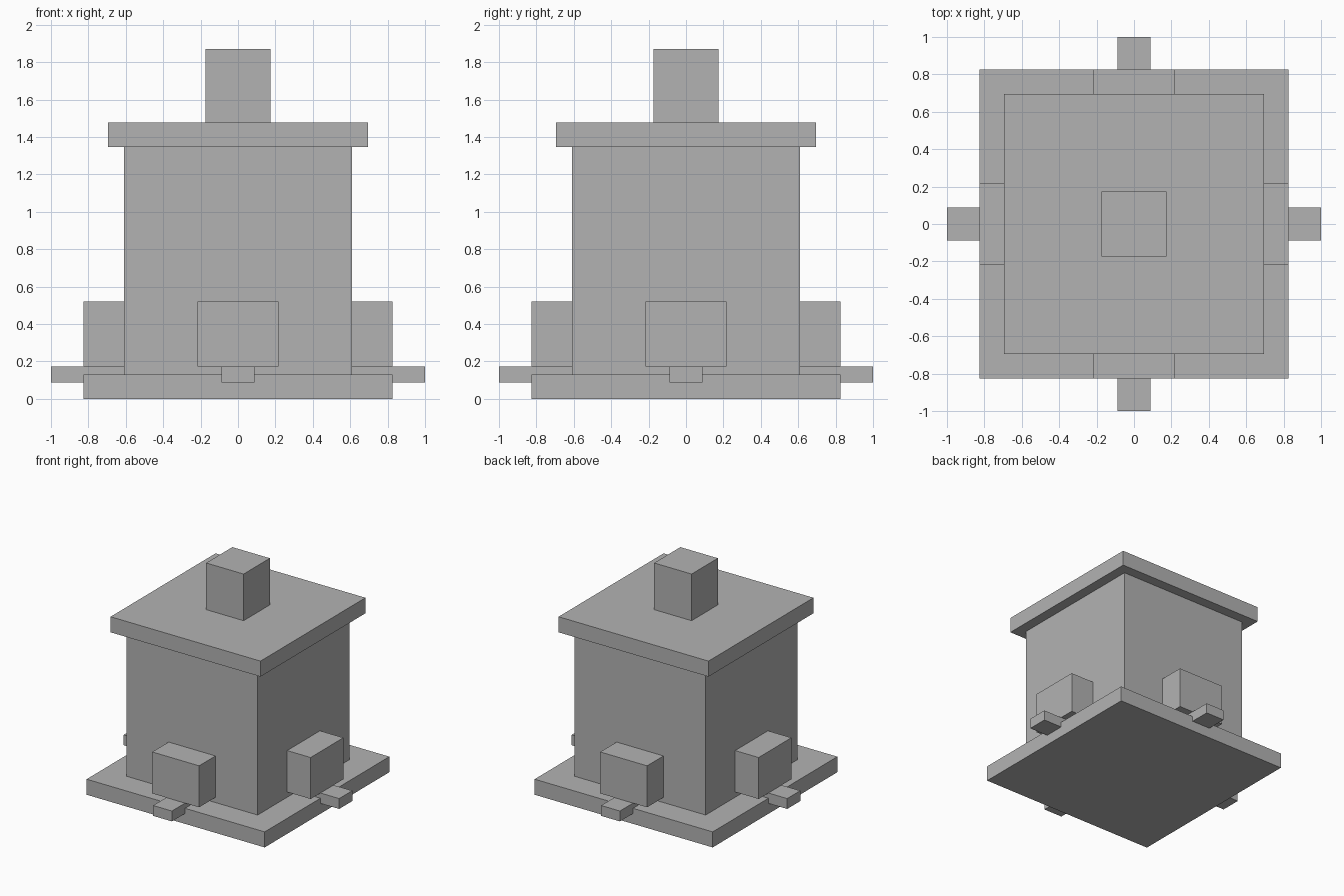
import bpy
import bmesh
from math import pi
from mathutils import Matrix, Vector

cube = bpy.data.objects.get("Cube")
if cube:
    bpy.data.objects.remove(cube, do_unlink=True)

U = 1 / 23  # modelling unit: the trays reach 23 units from the centre

grey = bpy.data.materials.new("plain_grey")
grey.use_nodes = True
colour = (0.45, 0.45, 0.45, 1)
grey.diffuse_color = colour
grey.node_tree.nodes["Principled BSDF"].inputs["Base Color"].default_value = colour


def box(name, low, high, turn=0):
    """Box between two corners given in units, turned about the z axis."""
    low, high = Vector(low) * U, Vector(high) * U
    bm = bmesh.new()
    bmesh.ops.create_cube(bm, size=1)
    bm.transform(Matrix.Rotation(turn, 4, "Z")
                 @ Matrix.Translation((low + high) / 2)
                 @ Matrix.Diagonal((*(high - low), 1)))
    mesh = bpy.data.meshes.new(name)
    bm.to_mesh(mesh)
    bm.free()
    mesh.materials.append(grey)
    obj = bpy.data.objects.new(name, mesh)
    bpy.context.collection.objects.link(obj)
    return obj


def block(name, half, bottom, top):
    """Square block centred on the z axis."""
    return box(name, (-half, -half, bottom), (half, half, top))


# Central stack
block("base_plate", 19, 0, 3)
block("tower_body", 14, 3, 31)
block("roof_slab", 16, 31, 34)
block("top_post", 4, 34, 43)

# A hopper and a small tray on each of the four sides
for i, side in enumerate(("front", "left", "back", "right")):
    box(side + "_hopper", (-5, -19, 4), (5, -14, 12), i * pi / 2)
    box(side + "_tray", (-2, -23, 2), (2, -14, 4), i * pi / 2)
